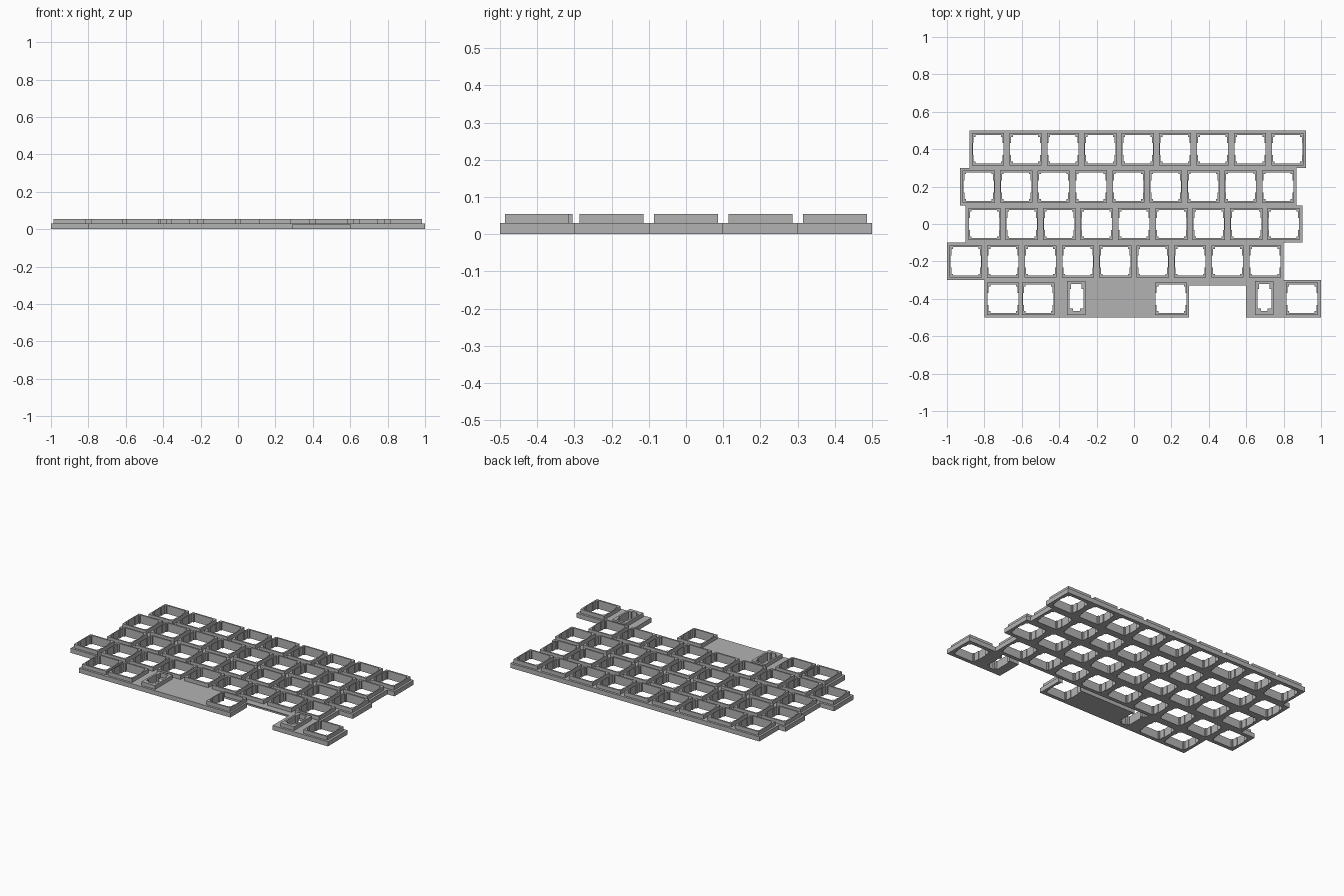
import bpy
import bmesh

cube = bpy.data.objects.get("Cube")
if cube:
    bpy.data.objects.remove(cube, do_unlink=True)

grey = bpy.data.materials.new("plate grey")
grey.use_nodes = True
colour = (0.45, 0.45, 0.45, 1)
grey.diffuse_color = colour
grey.node_tree.nodes["Principled BSDF"].inputs["Base Color"].default_value = colour

PITCH, BASE_TOP, COLLAR_TOP = 0.2, 0.03, 0.055


def rect(x0, x1, y0, y1):
    return [(x0, y0), (x1, y0), (x1, y1), (x0, y1)]


def mirrored(quarter, cx, cy):
    """Closed outline from one quarter, listed from the +x side to the +y side."""
    half = quarter + [(-x, y) for x, y in reversed(quarter)]
    return [(cx + x, cy + y) for x, y in half + [(-x, -y) for x, y in half]]


def switch_hole(cx, cy):
    return mirrored([(0.082, 0.032), (0.077, 0.032), (0.077, 0.066),
                     (0.068, 0.066), (0.068, 0.076)], cx, cy)


def stabiliser_hole(cx, cy):
    right = [(0.018, -0.073), (0.018, -0.06), (0.037, -0.06),
             (0.037, 0.045), (0.028, 0.045), (0.028, 0.073)]
    return [(cx + x, cy + y) for x, y in right + [(-x, y) for x, y in reversed(right)]]


def slab(name, outlines, z0, z1):
    """Extrude a flat outline; the outlines after the first are holes."""
    curve = bpy.data.curves.new(name + "_profile", "CURVE")
    curve.dimensions = "2D"
    curve.fill_mode = "BOTH"
    curve.extrude = (z1 - z0) / 2
    for outline in outlines:
        spline = curve.splines.new("POLY")
        spline.points.add(len(outline) - 1)
        for point, (x, y) in zip(spline.points, outline):
            point.co = (x, y, 0, 1)
        spline.use_cyclic_u = True
    helper = bpy.data.objects.new(name + "_helper", curve)
    bpy.context.collection.objects.link(helper)
    bpy.context.view_layer.update()
    mesh = bpy.data.meshes.new_from_object(
        helper.evaluated_get(bpy.context.evaluated_depsgraph_get()))
    bpy.data.objects.remove(helper, do_unlink=True)
    bm = bmesh.new()
    bm.from_mesh(mesh)
    bmesh.ops.remove_doubles(bm, verts=bm.verts, dist=0.0002)
    bmesh.ops.translate(bm, verts=bm.verts, vec=(0, 0, (z0 + z1) / 2))
    bmesh.ops.recalc_face_normals(bm, faces=bm.faces)
    bm.to_mesh(mesh)
    bm.free()
    for face in mesh.polygons:
        face.use_smooth = False
    mesh.materials.clear()
    mesh.materials.append(grey)
    obj = bpy.data.objects.new(name, mesh)
    bpy.context.collection.objects.link(obj)
    return obj


def switch_collar(name, cx, cy):
    size = 0.086
    outer = rect(cx - size, cx + size, cy - size, cy + size)
    slab(name, [outer, switch_hole(cx, cy)], BASE_TOP, COLLAR_TOP)


# Four staggered rows of nine switch sockets
for row, left in enumerate([-0.88, -0.93, -0.9, -1.0]):
    cy = 0.4 - row * PITCH
    centres = [left + PITCH * (i + 0.5) for i in range(9)]
    base = rect(left, left + 9 * PITCH, cy - 0.1, cy + 0.1)
    slab(f"row_{row + 1}_base", [base] + [switch_hole(x, cy) for x in centres], 0, BASE_TOP)
    for i, x in enumerate(centres):
        switch_collar(f"row_{row + 1}_collar_{i + 1}", x, cy)

# Bottom row, with a gap at the front bridged by a thin strip
cy = -0.4
switches = [-0.7, -0.512, 0.198, 0.898]
stabilisers = [-0.308, 0.697]
base = [(-0.8, -0.5), (0.295, -0.5), (0.295, -0.33), (0.6, -0.33),
        (0.6, -0.5), (1.0, -0.5), (1.0, -0.3), (0.8, -0.3), (-0.8, -0.3)]
# The rear edge steps forward to the last socket
holes = [switch_hole(x, cy) for x in switches]
holes += [stabiliser_hole(x, cy + 0.007) for x in stabilisers]
bottom = slab("bottom_row_base", [base] + holes, 0, BASE_TOP)
for i, x in enumerate(switches):
    switch_collar(f"bottom_row_collar_{i + 1}", x, cy)
for i, x in enumerate(stabilisers):
    outer = rect(x - 0.049, x + 0.049, -0.486, -0.305)
    slab(f"stabiliser_collar_{i + 1}", [outer, stabiliser_hole(x, cy + 0.007)],
         BASE_TOP, COLLAR_TOP)

# Wire channel cut into the underside
cutter = slab("channel_cutter", [rect(-0.36, 0.745, -0.3302, -0.29)], -0.02, 0.025)
cutter.hide_render = True
cut = bottom.modifiers.new("wire_channel", "BOOLEAN")
cut.operation = "DIFFERENCE"
cut.solver = "EXACT"
cut.object = cutter
bpy.context.view_layer.objects.active = bottom
bpy.ops.object.modifier_apply(modifier=cut.name)
bpy.data.objects.remove(cutter, do_unlink=True)
